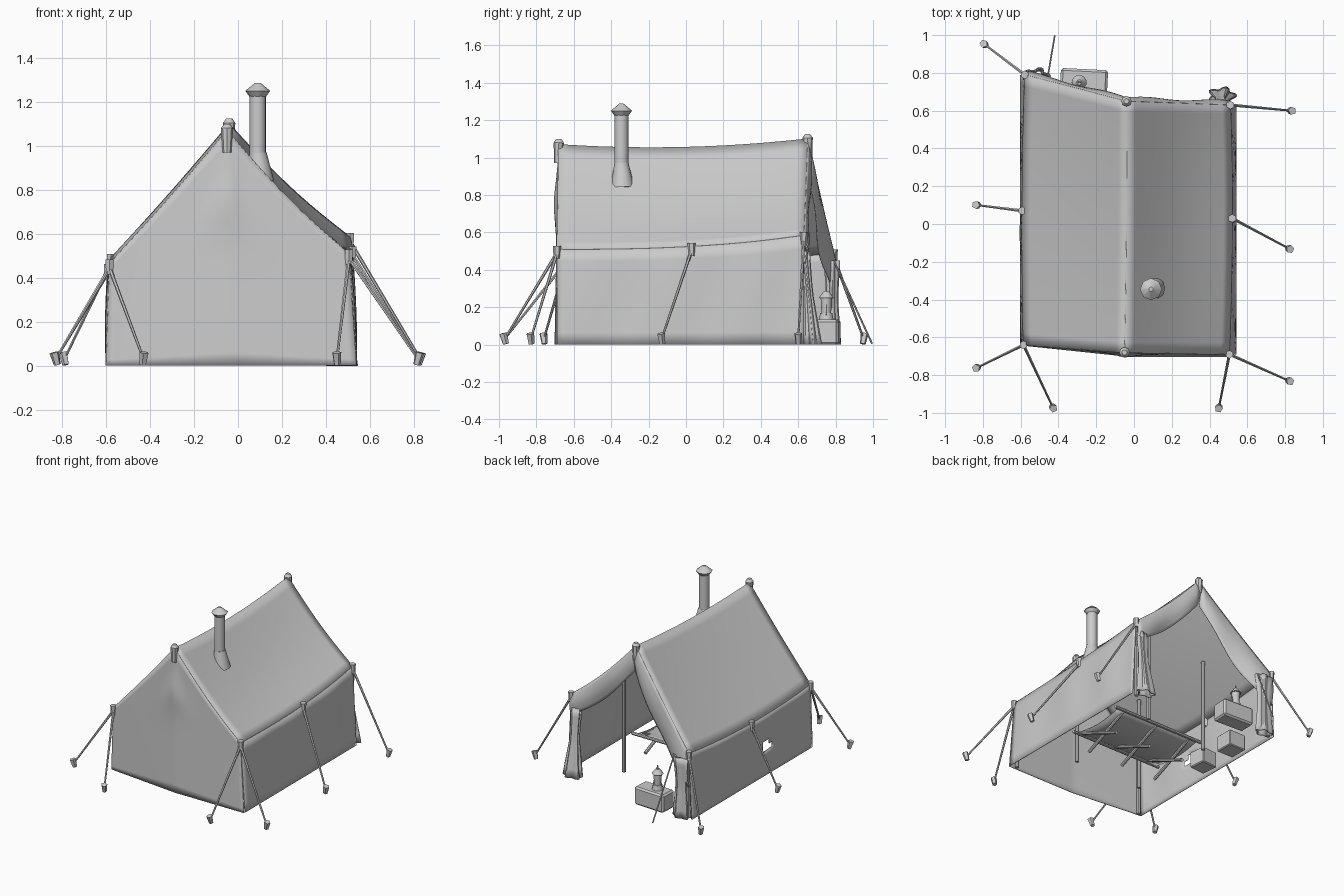
import bpy, bmesh, math
from mathutils import Vector as V

if "Cube" in bpy.data.objects:
    bpy.data.objects.remove(bpy.data.objects["Cube"])

grey = bpy.data.materials.new("canvas_grey")
grey.diffuse_color = (0.6, 0.6, 0.6, 1)
grey.use_nodes = True
grey.node_tree.nodes["Principled BSDF"].inputs["Base Color"].default_value = grey.diffuse_color


def finish(name, bm, thick=0, smooth=True):
    bmesh.ops.recalc_face_normals(bm, faces=bm.faces)
    me = bpy.data.meshes.new(name)
    bm.to_mesh(me)
    bm.free()
    me.materials.append(grey)
    ob = bpy.data.objects.new(name, me)
    bpy.context.collection.objects.link(ob)
    if thick:
        mod = ob.modifiers.new("cloth", 'SOLIDIFY')
        mod.thickness, mod.offset = thick, 0
    if smooth:
        bpy.context.view_layer.objects.active = ob
        ob.select_set(True)
        bpy.ops.object.shade_smooth_by_angle(angle=math.radians(40))
        ob.select_set(False)
    return ob


def sheet(name, f, nu, nv, hole=()):
    """Cloth sheet from a function of u, v in 0..1."""
    bm = bmesh.new()
    g = [[bm.verts.new(f(i / nu, j / nv)) for j in range(nv + 1)] for i in range(nu + 1)]
    for i in range(nu):
        for j in range(nv):
            if (i, j) not in hole:
                bm.faces.new((g[i][j], g[i + 1][j], g[i + 1][j + 1], g[i][j + 1]))
    return finish(name, bm, 0.006)


def rod(name, a, b, r, r2=None, n=8):
    a, b = V(a), V(b)
    bm = bmesh.new()
    bmesh.ops.create_cone(bm, cap_ends=True, segments=n, radius1=r,
                          radius2=r if r2 is None else r2, depth=(b - a).length)
    q = (b - a).to_track_quat('Z', 'Y')
    for v in bm.verts:
        v.co = q @ v.co + (a + b) / 2
    return finish(name, bm)


def box(name, c, s, turn=0, bevel=0.006):
    bm = bmesh.new()
    bmesh.ops.create_cube(bm, size=1)
    for v in bm.verts:
        x, y = v.co.x * s[0], v.co.y * s[1]
        v.co = V((x * math.cos(turn) - y * math.sin(turn) + c[0],
                  x * math.sin(turn) + y * math.cos(turn) + c[1], v.co.z * s[2] + c[2]))
    bmesh.ops.bevel(bm, geom=bm.edges[:], offset=bevel, segments=1, affect='EDGES')
    return finish(name, bm, smooth=False)


def along(pts, t):
    """Smooth curve through three points."""
    a, b, c = (V(p) for p in pts)
    return a * (2 * (t - .5) * (t - 1)) + b * (4 * t * (1 - t)) + c * (2 * t * (t - .5))


# Main tent lines, front to back
RIDGE = [(-.05, -.68, 1.07), (-.04, -.02, 1.055), (-.04, .65, 1.10)]
LEFT = [(-.585, -.64, .465), (-.592, .07, .445), (-.578, .79, .49)]
RIGHT = [(.505, -.69, .51), (.52, .03, .525), (.51, .63, .585)]
SAG_L, SAG_R = .012, .04


def roof(eave, sag):
    def f(u, v):
        p = along(RIDGE, u).lerp(along(eave, u), v)
        p.z -= sag * math.sin(math.pi * v) * (.7 + .3 * math.sin(math.pi * u))
        return p
    return f


def wall(eave, side):
    def f(u, v):
        p = along(eave, u)
        q = p.copy()
        q.z, q.x = 0, side * (.60 if side < 0 else .54)
        r = p.lerp(q, v)
        r.x += side * .006 * math.sin(v * math.pi) * math.sin(6 * math.pi * u)
        return r
    return f


sheet("left_roof", roof(LEFT, SAG_L), 24, 12)
sheet("right_roof", roof(RIGHT, SAG_R), 24, 12)
sheet("left_wall", wall(LEFT, -1), 36, 12, {(13, 5), (13, 6), (14, 6), (14, 5), (12, 6)})
sheet("right_wall", wall(RIGHT, 1), 36, 8)


# Front gable with a pinch where the pole pushes
def front(u, v):
    top = roof(LEFT, SAG_L)(0, 1 - 2 * u) if u < .5 else roof(RIGHT, SAG_R)(0, 2 * u - 1)
    base = V((-.60 + 1.14 * u, -.64 - .06 * min(1, 2 * u), 0))
    p = top.lerp(base, v)
    spread = .03 + .35 * max(0, .84 - p.z)
    fold = math.exp(-((p.x + .05) / spread) ** 2) * math.exp(-((p.z - .76) / .14) ** 2)
    p.y -= .018 * fold
    return p


sheet("front_wall", front, 36, 18)


# Rear valances hanging from the roof edges
def valance(eave, sag, depth, belly, end):
    def f(u, v):
        p = roof(eave, sag)(1, u)
        p.z -= v * (depth + belly * math.sin(math.pi * u) + end * u)
        p.y += .018 * math.sin(math.pi * v) + .012 * math.sin(9 * u) * v
        return p
    return f


sheet("rear_left_valance", valance(LEFT, SAG_L, .20, .06, .05), 14, 8)
sheet("rear_right_valance", valance(RIGHT, SAG_R, .18, .03, -.03), 14, 8)


# Tied back rear door flaps: gathered at the tie, flaring at the ground
def flap(cx, cy, z, top, tie, foot, lean):
    def f(u, v):
        w = top + (tie - top) * v / .45 if v < .45 else tie + (foot - tie) * (v - .45) / .55
        a = 2 * math.pi * u
        r = 1 + .22 * math.cos(5 * a)
        return V((cx + w * r * math.cos(a), cy + lean * v + .6 * w * r * math.sin(a), z * (1 - v)))
    return f


sheet("left_door_flap", flap(-.515, .78, .45, .06, .04, .06, .005), 30, 8)
sheet("right_door_flap", flap(.465, .635, .50, .035, .03, .065, .045), 30, 8)

# Ridge caps and eave knobs
for p, z in ((RIDGE[0], 1.10), (RIDGE[2], 1.125)):
    s = -1 if p[1] < 0 else 1
    rod("ridge_cap", (p[0], p[1] + .005 * s, z - .13), (p[0], p[1], z - .02), .02, .028)
    rod("ridge_cap_top", (p[0], p[1], z - .02), (p[0], p[1], z), .028, .014)
for p in LEFT + RIGHT:
    rod("eave_knob", (p[0], p[1], p[2] - .05), (p[0], p[1], p[2] + .018), .018, .022, 6)

# Guy ropes with stakes
ropes = [(LEFT[2], -.79, .95), (LEFT[1], -.83, .10), (LEFT[0], -.83, -.76), (LEFT[0], -.43, -.97),
         (RIGHT[2], .83, .60), (RIGHT[1], .82, -.13), (RIGHT[0], .82, -.83), (RIGHT[0], .45, -.97)]
for a, x, y in ropes:
    rod("guy_rope", (a[0], a[1], a[2] - .02), (x, y, .03), .009, .006, 6)
    d = V((x - a[0], y - a[1], 0)).normalized() * .008
    rod("stake", (x - d.x, y - d.y, .004), (x + d.x, y + d.y, .06), .016, .022, 5)
rod("rear_rope", (-.455, .79, .45), (-.42, .995, .005), .005, n=6)

# Corner and inner poles
for p in (LEFT[0], LEFT[2], RIGHT[0], RIGHT[2]):
    rod("corner_pole", (p[0] * .97, p[1] * .98, 0), (p[0] * .97, p[1] * .98, p[2] - .02), .014)
for x, y in ((.22, .42), (.22, -.35), (-.34, .34), (-.34, -.35)):
    rod("inner_pole", (x, y, 0), (x, y, .70), .014)

# Chimney: flared flashing on the slope, pipe and cowl
rod("chimney_collar", (.10, -.34, .84), (.092, -.345, .97), .064, .038, 12)
rod("chimney_pipe", (.09, -.345, .85), (.09, -.345, 1.25), .037, n=16)
rod("chimney_rim", (.09, -.345, 1.225), (.09, -.345, 1.25), .038, .056, 8)
rod("chimney_cowl", (.09, -.345, 1.25), (.09, -.345, 1.288), .058, .012, 8)

# Camp cot with a sagging sling and crossed legs
X0, X1, Y0, Y1, ZC = -.42, .29, -.27, .18, .17


def sling(u, v):
    return V((X0 + (X1 - X0) * u, Y0 + (Y1 - Y0) * v, ZC - .03 * math.sin(math.pi * v)))


sheet("cot_sling", sling, 8, 8)
for y in (Y0, Y1):
    rod("cot_rail", (X0 - .03, y, ZC), (X1 + .03, y, ZC), .012)
for x in (X0 + .06, (X0 + X1) / 2, X1 - .06):
    for s, a, b in ((0, Y0 + .06, Y1), (.025, Y1 - .06, Y0)):
        rod("cot_leg", (x + s, a, .014), (x + s, b, ZC + .01), .012)

# Crates
box("rear_crate", (-.265, .755, .067), (.25, .13, .134), -.05, .012)
box("inner_crate_small", (-.50, .45, .06), (.14, .14, .12))
box("inner_crate_large", (-.50, .15, .06), (.13, .13, .12), .1)

# Lantern on the rear crate
lx, ly = -.29, .75
rod("lantern_base", (lx, ly, .13), (lx, ly, .17), .04, .032, 10)
rod("lantern_glass", (lx, ly, .17), (lx, ly, .25), .026, .03, 10)
rod("lantern_cap", (lx, ly, .25), (lx, ly, .285), .04, .014, 10)
for s in (-1, 1):
    rod("lantern_handle", (lx + s * .036, ly, .16), (lx, ly, .31), .004, n=5)
